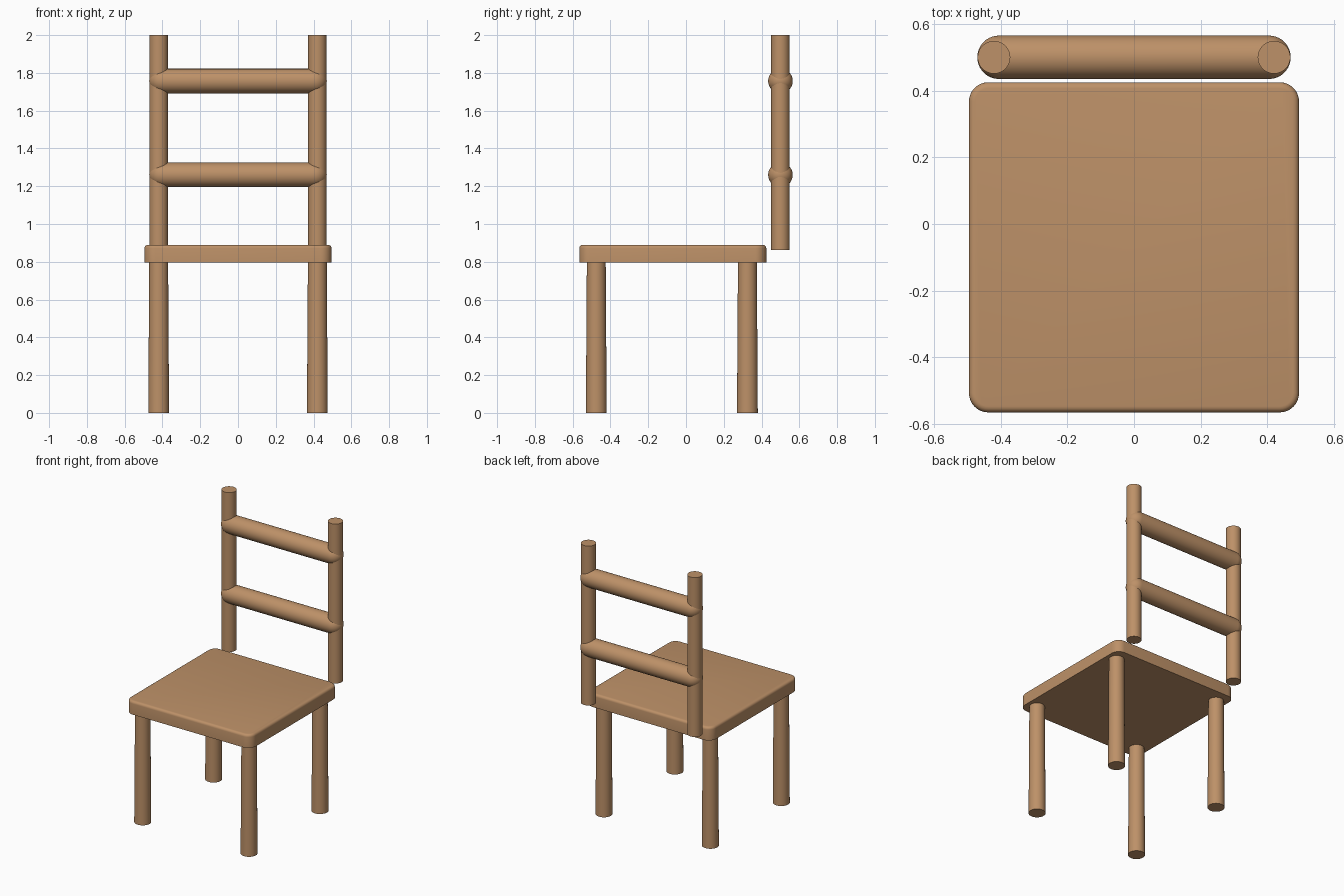
import bpy, bmesh, math
from mathutils import Matrix

if "Cube" in bpy.data.objects:
    bpy.data.objects.remove(bpy.data.objects["Cube"])

wood = bpy.data.materials.new("light brown wood")
wood.diffuse_color = (0.51, 0.283, 0.138, 1)
wood.use_nodes = True
wood.node_tree.nodes["Principled BSDF"].inputs["Base Color"].default_value = wood.diffuse_color


def finish(name, bm, angle=40):
    bmesh.ops.recalc_face_normals(bm, faces=bm.faces)
    mesh = bpy.data.meshes.new(name)
    bm.to_mesh(mesh)
    bm.free()
    mesh.materials.append(wood)
    obj = bpy.data.objects.new(name, mesh)
    bpy.context.collection.objects.link(obj)
    bpy.ops.object.select_all(action='DESELECT')
    obj.select_set(True)
    bpy.context.view_layer.objects.active = obj
    bpy.ops.object.shade_smooth_by_angle(angle=math.radians(angle))
    return obj


def turned(name, profile, matrix, sides=48):
    """Spin a (radius, height) profile around z, then place it."""
    bm = bmesh.new()
    verts = [bm.verts.new((r, 0, z)) for r, z in profile]
    edges = [bm.edges.new(pair) for pair in zip(verts, verts[1:])]
    bmesh.ops.spin(bm, geom=verts + edges, cent=(0, 0, 0), axis=(0, 0, 1),
                   angle=2 * math.pi, steps=sides)
    bmesh.ops.remove_doubles(bm, verts=bm.verts, dist=1e-5)
    bmesh.ops.transform(bm, matrix=matrix, verts=bm.verts)
    return finish(name, bm)


# Seat: rounded corners, softened top edge, sharp underside
bm = bmesh.new()
bmesh.ops.create_cube(bm, size=1)
bmesh.ops.transform(bm, verts=bm.verts,
                    matrix=Matrix.Translation((0, -0.07, 0.8425)) @ Matrix.Diagonal((0.99, 0.99, 0.095, 1)))
upright = [e for e in bm.edges if abs(e.verts[0].co.z - e.verts[1].co.z) > 0.05]
bmesh.ops.bevel(bm, geom=upright, offset=0.058, segments=8, profile=0.5, affect='EDGES')
rim = [e for e in bm.edges if all(v.co.z > 0.88 for v in e.verts)]
bmesh.ops.bevel(bm, geom=rim, offset=0.018, segments=4, profile=0.5, affect='EDGES')
finish("seat", bm)

# Legs taper slightly towards the seat; back posts stand just behind it
for side, x in (("left", -0.42), ("right", 0.42)):
    for place, y in (("front", -0.475), ("back", 0.325)):
        turned(f"{side}_{place}_leg", [(0, 0), (0.055, 0), (0.05, 0.797), (0, 0.797)],
               Matrix.Translation((x, y, 0)))
    turned(f"{side}_back_post", [(0, 0.862), (0.049, 0.862), (0.049, 2), (0, 2)],
           Matrix.Translation((x, 0.5, 0)))

# Back rails: round-ended bars running between the posts
R, H, N = 0.065, 0.405, 10
cap = [(R * math.sin(a), H + R * math.cos(a)) for a in (i * math.pi / 2 / N for i in range(N + 1))]
rail = cap + [(r, -z) for r, z in reversed(cap)]
for name, z in (("lower_back_rail", 1.26), ("upper_back_rail", 1.757)):
    turned(name, rail, Matrix.Translation((0, 0.5, z)) @ Matrix.Rotation(math.pi / 2, 4, 'Y'))
